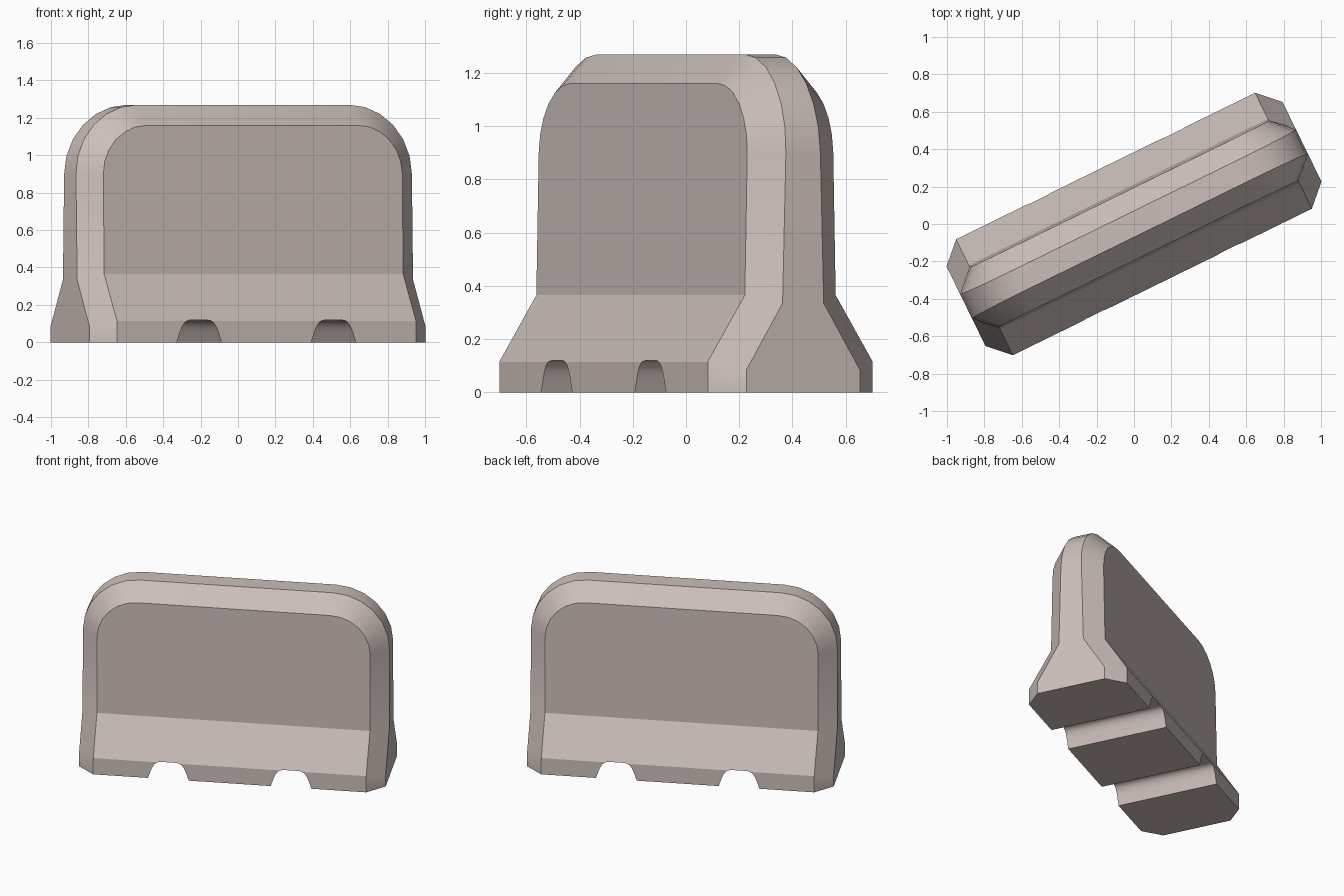
import bpy, bmesh, math

if "Cube" in bpy.data.objects:
    bpy.data.objects.remove(bpy.data.objects["Cube"])

ANGLE = math.radians(26.1)
concrete = bpy.data.materials.new("warm grey concrete")
concrete.diffuse_color = (0.60, 0.52, 0.485, 1)
concrete.use_nodes = True
concrete.node_tree.nodes["Principled BSDF"].inputs["Base Color"].default_value = concrete.diffuse_color


def make_object(name, bm):
    bmesh.ops.recalc_face_normals(bm, faces=bm.faces[:])
    mesh = bpy.data.meshes.new(name)
    bm.to_mesh(mesh)
    bm.free()
    obj = bpy.data.objects.new(name, mesh)
    bpy.context.collection.objects.link(obj)
    mesh.materials.append(concrete)
    obj.rotation_euler.z = ANGLE
    return obj


# Half silhouette stations: outer (x, y, z) on the end rim, inner (x, y, z) on the broad face
def outer_y(z):
    return 0.086 - 0.023 * (z - 0.335) / 0.935


def inner_y(z):
    return 0.190 - 0.015 * (z - 0.365) / 0.795


stations = [((1, 0.237, 0), (0.89, 0.345, 0)),
            ((1, 0.237, 0.085), (0.89, 0.345, 0.115)),
            ((1, 0.086, 0.335), (0.89, 0.190, 0.365))]
SEGMENTS = 6
for i in range(SEGMENTS + 1):
    a = math.pi / 2 * i / SEGMENTS
    c, s = math.cos(a), math.sin(a)
    zo, zi = 0.9 + 0.37 * s, 0.9 + 0.26 * s
    stations.append(((0.63 + 0.37 * c, outer_y(zo), zo),
                     (0.63 + 0.26 * c, inner_y(zi), zi)))

# Barrier body: rim sections running up one end, over the top and down the other
bm = bmesh.new()


def section(outer, inner, side):
    return [bm.verts.new((side * p[0], f * p[1], p[2]))
            for p, f in ((inner, -1), (outer, -1), (outer, 1), (inner, 1))]


right = [section(o, i, 1) for o, i in stations]
left = [section(o, i, -1) for o, i in stations]
loop = right + left[::-1]
for a, b in zip(loop, loop[1:]):
    for k in range(3):
        bm.faces.new((a[k], a[k + 1], b[k + 1], b[k]))
# Broad faces: base, slope and upper wall
for k in (0, 3):
    for n in range(2):
        bm.faces.new((right[n][k], right[n + 1][k], left[n + 1][k], left[n][k]))
    bm.faces.new([s[k] for s in right[2:]] + [s[k] for s in left[:1:-1]])
# Underside
bm.faces.new(right[0] + left[0][::-1])
barrier = make_object("barrier_body", bm)

# Two lifting slots through the base
half = [(0.150, -0.04), (0.133, 0.0), (0.113, 0.058), (0.102, 0.083),
        (0.088, 0.104), (0.072, 0.115), (0.052, 0.119)]
outline = half + [(-x, z) for x, z in half[::-1]]
for cx in (-0.4, 0.4):
    bm = bmesh.new()
    face = bm.faces.new([bm.verts.new((cx + x, -0.5, z)) for x, z in outline])
    ext = bmesh.ops.extrude_face_region(bm, geom=[face])
    bmesh.ops.translate(bm, vec=(0, 1, 0),
                        verts=[g for g in ext["geom"] if isinstance(g, bmesh.types.BMVert)])
    cutter = make_object("slot_cutter", bm)
    cutter.hide_render = True
    mod = barrier.modifiers.new("slot", 'BOOLEAN')
    mod.operation, mod.solver, mod.object = 'DIFFERENCE', 'EXACT', cutter
    bpy.context.view_layer.objects.active = barrier
    bpy.context.view_layer.update()
    bpy.ops.object.modifier_apply(modifier=mod.name)
    bpy.data.objects.remove(cutter)

# Smooth the rounded corners, keep the creases sharp
bpy.ops.object.select_all(action='DESELECT')
barrier.select_set(True)
bpy.context.view_layer.objects.active = barrier
bpy.ops.object.shade_smooth_by_angle(angle=math.radians(26))
